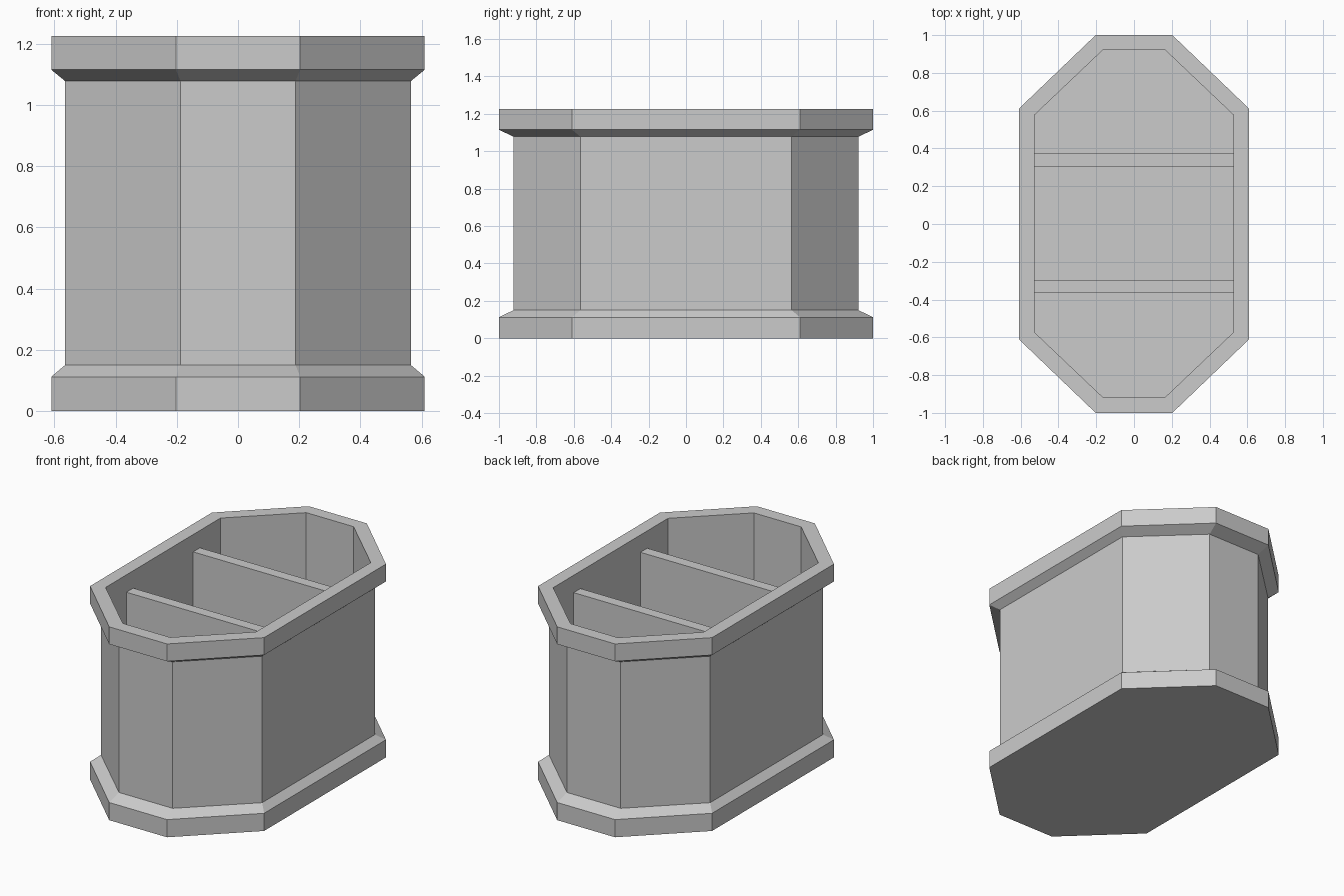
import bpy, bmesh

if "Cube" in bpy.data.objects:
    bpy.data.objects.remove(bpy.data.objects["Cube"])


def octagon(a, hx, b, hy, z, cy=0.0):
    # long octagon: end half-width a, half-width hx, shoulder b, half-length hy
    pts = [(a, -hy), (hx, -b), (hx, b), (a, hy),
           (-a, hy), (-hx, b), (-hx, -b), (-a, -hy)]
    return [(x, y + cy, z) for x, y in pts]


def make_object(name, bm):
    bmesh.ops.recalc_face_normals(bm, faces=bm.faces)
    mesh = bpy.data.meshes.new(name)
    bm.to_mesh(mesh)
    bm.free()
    obj = bpy.data.objects.new(name, mesh)
    bpy.context.collection.objects.link(obj)
    return obj


# Planter shell: base, walls, rim and hollow inside as one lofted skin
flange = (0.203, 0.61, 0.61, 1.0)
wall = (0.188, 0.565, 0.565, 0.923)
inside = (0.166, 0.527, 0.575, 0.918)
profile = [(flange, 0.0, 0), (flange, 0.112, 0), (wall, 0.15, 0),
           (wall, 1.078, 0), (flange, 1.115, 0), (flange, 1.225, 0),
           (inside, 1.225, 0.002), (inside, 0.112, 0.002)]
bm = bmesh.new()
rings = [[bm.verts.new(p) for p in octagon(*dims, z, cy)]
         for dims, z, cy in profile]
for low, high in zip(rings, rings[1:]):
    for i in range(8):
        j = (i + 1) % 8
        bm.faces.new((low[i], low[j], high[j], high[i]))
bm.faces.new(rings[0][::-1])
bm.faces.new(rings[-1])
make_object("octagonal_shell", bm)

# Two cross dividers standing on the inner floor
for name, y in (("front_divider", -0.331), ("back_divider", 0.338)):
    bm = bmesh.new()
    bmesh.ops.create_cube(bm, size=1)
    bmesh.ops.scale(bm, vec=(1.054, 0.068, 1.003), verts=bm.verts)
    bmesh.ops.translate(bm, vec=(0, y, 0.6135), verts=bm.verts)
    make_object(name, bm)
